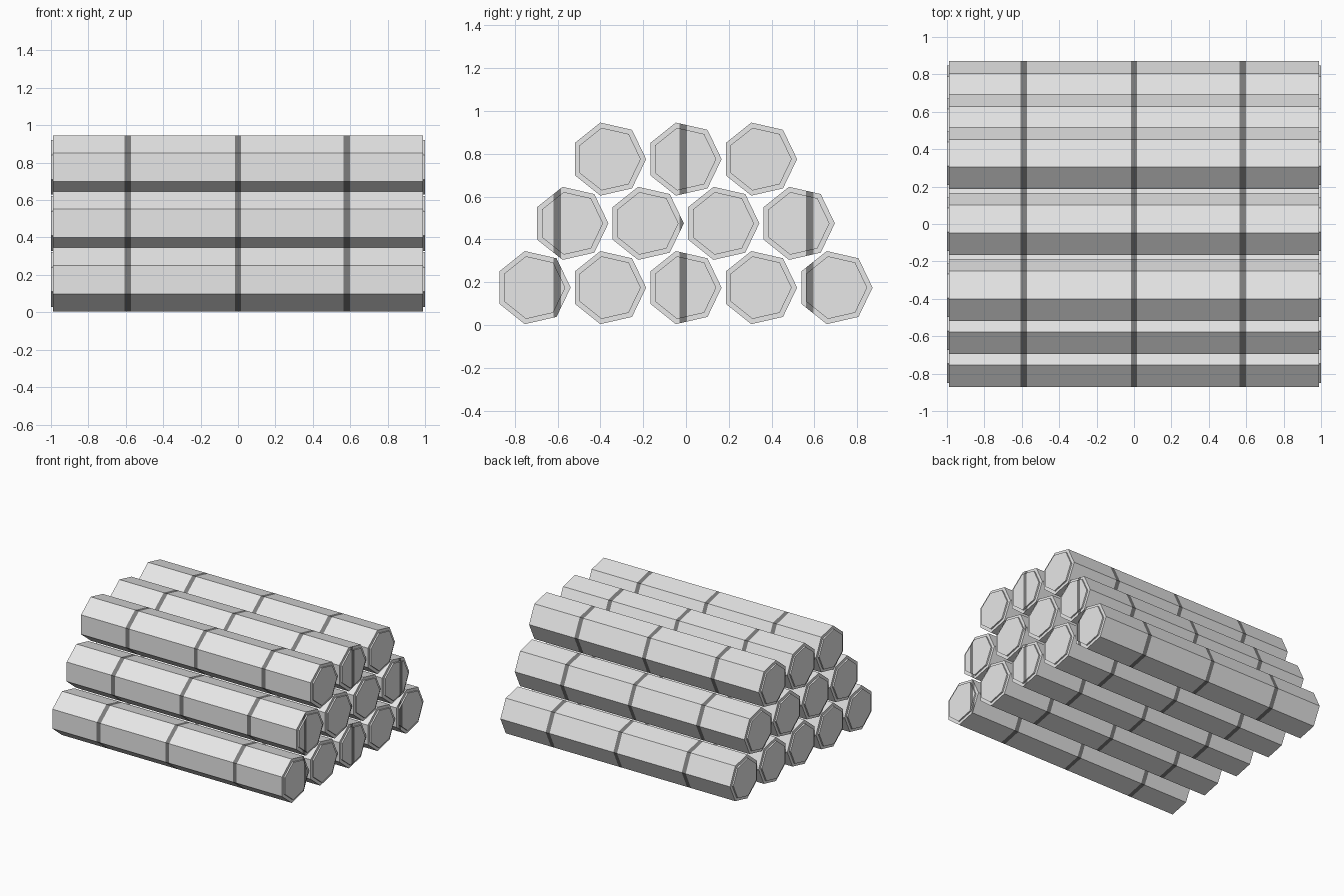
import bpy, bmesh, math

if "Cube" in bpy.data.objects:
    bpy.data.objects.remove(bpy.data.objects["Cube"])

SIDES, R, R_END = 7, 0.175, 0.15
PITCH, RISE = 0.3525, 0.30
Y0 = -(R - R * math.cos(math.pi / SIDES)) / 2   # centres the lopsided heptagons
BANDS = [(-0.607, -0.573), (-0.016, 0.016), (0.565, 0.599)]
END_BANDS = [(-0.618, -0.584), (-0.03, 0.004), (0.56, 0.595)]


def material(name, v):
    m = bpy.data.materials.new(name)
    m.diffuse_color = (v, v, v, 1)
    m.use_nodes = True
    m.node_tree.nodes["Principled BSDF"].inputs["Base Color"].default_value = m.diffuse_color
    return m


wood = material("light_grey", 0.8)
dark = material("dark_grey_band", 0.2)


def prism(bm, radius, half, cy, cz):
    """Seven sided bar along x with a corner pointing to +y."""
    ends = []
    for x in (-half, half):
        ends.append([bm.verts.new((x, cy + radius * math.cos(a), cz + radius * math.sin(a)))
                     for a in (2 * math.pi * i / SIDES for i in range(SIDES))])
    a, b = ends
    bm.faces.new(a[::-1])
    bm.faces.new(b)
    for i in range(SIDES):
        j = (i + 1) % SIDES
        bm.faces.new((a[i], a[j], b[j], b[i]))


def cut(bm, faces, co, no):
    geom = set(faces)
    for f in faces:
        geom.update(f.edges)
        geom.update(f.verts)
    bmesh.ops.bisect_plane(bm, geom=list(geom), plane_co=co, plane_no=no, dist=1e-6)


def inside(v, bands):
    return any(a < v < b for a, b in bands)


def make_log(name, cy, cz):
    bm = bmesh.new()
    prism(bm, R, 0.989, cy, cz)        # log body
    prism(bm, R_END, 1.0, cy, cz)      # raised end discs
    bmesh.ops.recalc_face_normals(bm, faces=bm.faces)
    # dark bands round the body and strips across the right end
    for a, b in BANDS:
        for x in (a, b):
            cut(bm, [f for f in bm.faces if abs(f.normal.x) < 0.5], (x, 0, 0), (1, 0, 0))
    for a, b in END_BANDS:
        for y in (a, b):
            cut(bm, [f for f in bm.faces if f.normal.x > 0.5], (0, y, 0), (0, 1, 0))
    for f in bm.faces:
        c = f.calc_center_median()
        on_end = f.normal.x > 0.5 and inside(c.y, END_BANDS)
        on_side = abs(f.normal.x) < 0.5 and inside(c.x, BANDS)
        f.material_index = int(on_end or on_side)
    me = bpy.data.meshes.new(name)
    bm.to_mesh(me)
    bm.free()
    me.materials.append(wood)
    me.materials.append(dark)
    bpy.context.collection.objects.link(bpy.data.objects.new(name, me))


# stacked rows of five, four and three logs
for row, count in enumerate((5, 4, 3)):
    for i in range(count):
        make_log(f"log_row{row + 1}_{i + 1}",
                 Y0 + (i - (count - 1) / 2) * PITCH, 0.175 + row * RISE)
